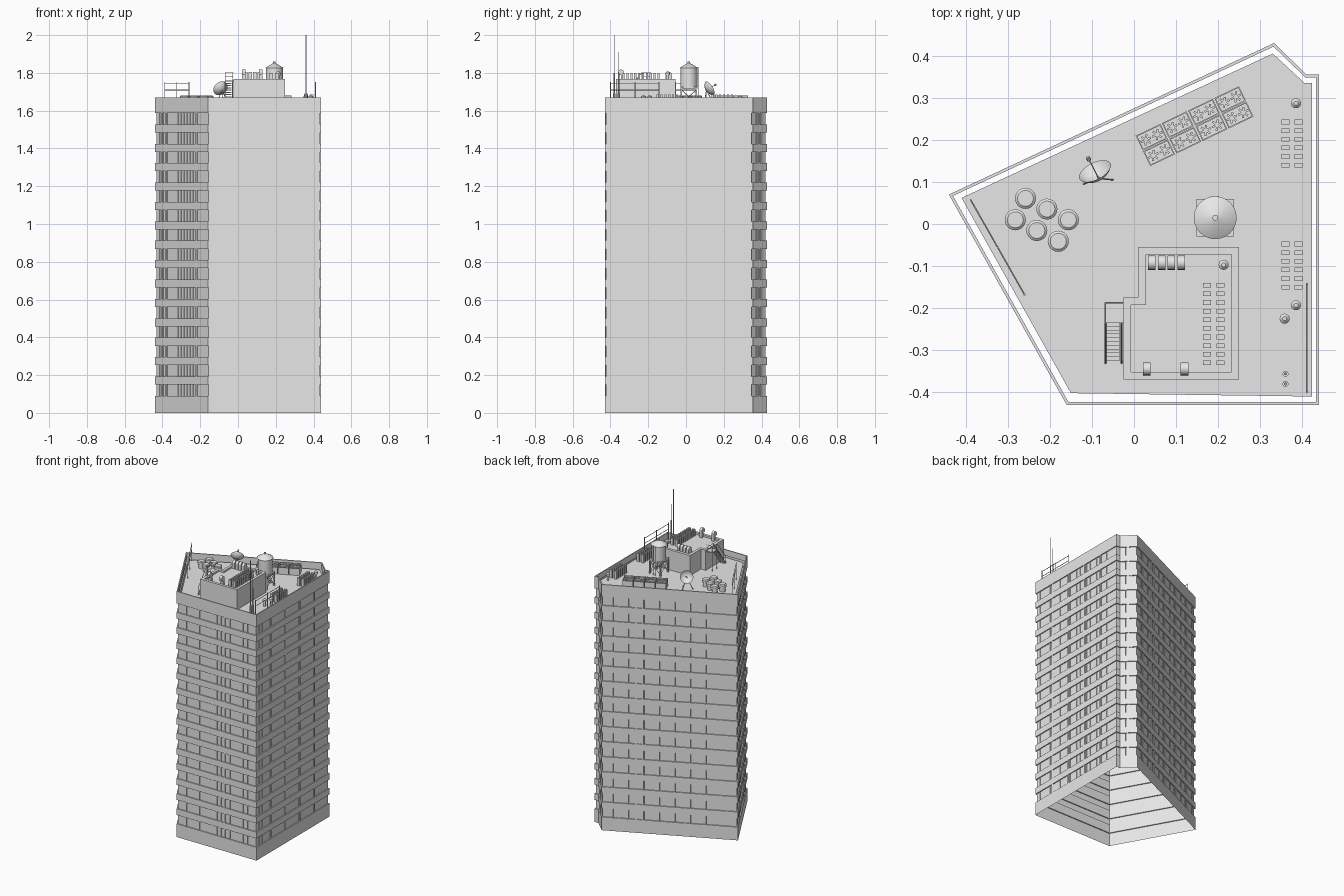
import bpy, bmesh, math
from mathutils import Vector, Matrix

if "Cube" in bpy.data.objects:
    bpy.data.objects.remove(bpy.data.objects["Cube"])

grey = bpy.data.materials.new("light_grey")
grey.use_nodes = True
grey.diffuse_color = (0.8, 0.8, 0.8, 1)
grey.node_tree.nodes["Principled BSDF"].inputs["Base Color"].default_value = (0.8, 0.8, 0.8, 1)

ROOF, TOP, BASE = 1.63, 1.67, 0.09
FLOORS = 15
STEP = (ROOF - BASE) / FLOORS
WINDOW = 0.06
INSET = 0.007


# Helpers
def finish(name, bm, smooth=False):
    mesh = bpy.data.meshes.new(name)
    bm.to_mesh(mesh)
    bm.free()
    mesh.materials.append(grey)
    ob = bpy.data.objects.new(name, mesh)
    bpy.context.collection.objects.link(ob)
    if smooth:
        bpy.ops.object.select_all(action='DESELECT')
        bpy.context.view_layer.objects.active = ob
        ob.select_set(True)
        bpy.ops.object.shade_smooth_by_angle(angle=math.radians(40))
    return ob


def box(bm, centre, size, angle=0.0):
    m = Matrix.Translation(centre) @ Matrix.Rotation(angle, 4, 'Z') @ Matrix.Diagonal((*size, 1))
    bmesh.ops.create_cube(bm, size=1, matrix=m)


def rod(bm, a, b, r, r2=None, seg=6):
    a, b = Vector(a), Vector(b)
    d = b - a
    m = Matrix.Translation((a + b) / 2) @ d.to_track_quat('Z', 'Y').to_matrix().to_4x4()
    bmesh.ops.create_cone(bm, cap_ends=True, segments=seg, radius1=r,
                          radius2=r if r2 is None else r2, depth=d.length, matrix=m)


def inset_outline(points, d):
    pts = [Vector(p) for p in points]
    out = []
    for i, p in enumerate(pts):
        a = (p - pts[i - 1]).normalized()
        b = (pts[(i + 1) % len(pts)] - p).normalized()
        na, nb = Vector((-a.y, a.x)), Vector((-b.y, b.x))
        out.append(p + (na + nb) * d / (1 + na.dot(nb)))
    return out


def loft(bm, points, levels, cap=False):
    rings = [[bm.verts.new((p.x, p.y, z)) for p in inset_outline(points, d)] for z, d in levels]
    n = len(points)
    for low, high in zip(rings, rings[1:]):
        for i in range(n):
            j = (i + 1) % n
            bm.faces.new((low[i], low[j], high[j], high[i]))
    if cap:
        bm.faces.new(rings[-1])


# Tower walls: an open shell with a recessed window strip on every floor
outline = [(-0.16, -0.43), (0.44, -0.43), (0.44, 0.355), (0.41, 0.355), (0.333, 0.43), (-0.44, 0.07)]
levels = [(0, 0)]
for f in range(FLOORS):
    z = BASE + f * STEP
    levels += [(z, 0), (z, INSET), (z + WINDOW, INSET), (z + WINDOW, 0)]
levels += [(TOP, 0), (TOP, INSET), (ROOF, INSET)]
bm = bmesh.new()
loft(bm, outline, levels)
finish("tower_walls", bm)

# Window piers and mullions, repeated up the floors
piers = [[0.55, 0.6], [0.2, 0.4, 0.6, 0.8], [], [0.5], [0.25, 0.3], [0.12, 0.2, 0.78]]
bm = bmesh.new()
corners = inset_outline(outline, INSET)
for i, a in enumerate(corners):
    b = corners[(i + 1) % len(corners)]
    d = b - a
    angle = math.atan2(d.y, d.x)
    out = Vector((d.y, -d.x)).normalized()
    zc = BASE + WINDOW / 2
    for t in piers[i]:
        p = a + d * t + out * INSET * 0.4
        box(bm, (p.x, p.y, zc), (0.012, INSET * 0.8, WINDOW), angle)
    n = int(d.length / 0.032)
    for k in range(1, n):
        p = a + d * k / n + out * 0.001
        box(bm, (p.x, p.y, zc), (0.004, 0.002, WINDOW), angle)
mullions = finish("window_mullions", bm)
rep = mullions.modifiers.new("floors", 'ARRAY')
rep.count = FLOORS
rep.use_relative_offset = False
rep.use_constant_offset = True
rep.constant_offset_displace = (0, 0, STEP)

# Roof deck
bm = bmesh.new()
deck = [(-0.15, -0.402), (0.423, -0.41), (0.423, 0.335), (0.405, 0.335), (0.33, 0.405), (-0.41, 0.062)]
loft(bm, deck, [(ROOF - 0.003, 0), (ROOF, 0)], cap=True)
finish("roof_deck", bm)

# Penthouse with a raised rim
PENT = 1.755
bm = bmesh.new()
plan = [(-0.025, -0.37), (0.25, -0.37), (0.25, -0.055), (0.01, -0.055), (0.01, -0.175), (-0.025, -0.175)]
loft(bm, plan, [(ROOF, 0), (PENT + 0.012, 0), (PENT + 0.012, 0.018), (PENT, 0.018)], cap=True)
finish("penthouse", bm)

# Outside stair with landing and handrails
bm = bmesh.new()
box(bm, (-0.047, -0.21, 1.757), (0.045, 0.05, 0.006))
for k in range(10):
    box(bm, (-0.05, -0.239 - k * 0.009, 1.745 - k * 0.012), (0.03, 0.01, 0.005))
for x in (-0.068, -0.03):
    rod(bm, (x, -0.235, 1.80), (x, -0.33, 1.68), 0.0018)
    rod(bm, (x, -0.235, 1.755), (x, -0.33, 1.635), 0.003)
    rod(bm, (x, -0.33, ROOF), (x, -0.33, 1.68), 0.0018)
for y in (-0.235, -0.187):
    rod(bm, (-0.068, y, ROOF), (-0.068, y, 1.80), 0.0018)
for z in (1.78, 1.80):
    rod(bm, (-0.068, -0.235, z), (-0.068, -0.187, z), 0.0018)
    rod(bm, (-0.068, -0.187, z), (-0.025, -0.187, z), 0.0018)
finish("stair", bm)

# Small vent boxes in paired rows
bm = bmesh.new()
for xs, y0, rows, step, z0, z1 in (((0.36, 0.391), 0.14, 6, 0.0205, ROOF, 1.685),
                                   ((0.36, 0.391), -0.15, 6, 0.0205, ROOF, 1.685),
                                   ((0.173, 0.205), -0.33, 10, 0.0205, PENT, 1.80)):
    for x in xs:
        for k in range(rows):
            box(bm, (x, y0 + k * step, (z0 + z1) / 2), (0.019, 0.011, z1 - z0))
finish("vent_boxes", bm)

# Rounded blowers and hooked ducts on the penthouse
bm = bmesh.new()
for k in range(4):
    x = 0.042 + k * 0.0235
    box(bm, (x, -0.092, 1.772), (0.018, 0.034, 0.034))
    rod(bm, (x - 0.009, -0.092, 1.789), (x + 0.009, -0.092, 1.789), 0.017, seg=16)
finish("blowers", bm, True)
bm = bmesh.new()
for x in (0.03, 0.12):
    box(bm, (x, -0.337, 1.78), (0.018, 0.016, 0.05))
    rod(bm, (x - 0.009, -0.344, 1.803), (x + 0.009, -0.344, 1.803), 0.015, seg=12)
    box(bm, (x, -0.355, 1.796), (0.018, 0.012, 0.016))
finish("hooked_ducts", bm, True)

# Domed vents
bm = bmesh.new()
for x, y, z in ((0.385, 0.287, ROOF), (0.385, -0.193, ROOF), (0.358, -0.225, ROOF), (0.213, -0.097, PENT)):
    rod(bm, (x, y, z), (x, y, z + 0.04), 0.007, seg=12)
    rod(bm, (x, y, z + 0.035), (x, y, z + 0.045), 0.012, seg=16)
    rod(bm, (x, y, z + 0.045), (x, y, z + 0.052), 0.012, 0.005, seg=16)
finish("dome_vents", bm, True)

# Round roof fans
bm = bmesh.new()
for k in range(6):
    col, row = k % 3, k // 3
    x = -0.258 + col * 0.051 - row * 0.024
    y = 0.061 - col * 0.0255 - row * 0.051
    rod(bm, (x, y, ROOF), (x, y, 1.66), 0.018, seg=16)
    rod(bm, (x, y, 1.66), (x, y, 1.676), 0.025, seg=20)
    rod(bm, (x, y, 1.676), (x, y, 1.681), 0.025, 0.019, seg=20)
finish("round_fans", bm, True)

# Cooling units with twin fans
bm = bmesh.new()
turn = math.radians(25.6)
grid = Matrix.Translation((0.144, 0.2325, 0)) @ Matrix.Rotation(turn, 4, 'Z')
for col in range(4):
    for row in (-1, 1):
        u, v = (col - 1.5) * 0.069, row * 0.0205
        box(bm, grid @ Vector((u, v, 1.652)), (0.065, 0.038, 0.038), turn)
        for side in (-1, 1):
            box(bm, grid @ Vector((u, v + side * 0.018, 1.675)), (0.065, 0.003, 0.01), turn)
            box(bm, grid @ Vector((u + side * 0.031, v, 1.675)), (0.003, 0.038, 0.01), turn)
            c = grid @ Vector((u + side * 0.015, v, 1.671))
            rod(bm, c, c + Vector((0, 0, 0.007)), 0.004, seg=8)
            for k in range(3):
                box(bm, c + Vector((0, 0, 0.004)), (0.026, 0.005, 0.002), turn + k * math.pi / 3)
finish("cooling_units", bm)

# Water tank on a braced stand
TX, TY = 0.193, 0.015
bm = bmesh.new()
rod(bm, (TX, TY, 1.725), (TX, TY, 1.825), 0.045, seg=24)
rod(bm, (TX, TY, 1.825), (TX, TY, 1.852), 0.051, 0.006, seg=24)
rod(bm, (TX, TY, 1.85), (TX, TY, 1.86), 0.007, seg=10)
finish("water_tank", bm, True)
bm = bmesh.new()
box(bm, (TX, TY, 1.72), (0.09, 0.09, 0.01))
feet = [(TX + sx * 0.04, TY + sy * 0.04) for sx, sy in ((-1, -1), (1, -1), (1, 1), (-1, 1))]
for k, p in enumerate(feet):
    q = feet[(k + 1) % 4]
    box(bm, (*p, 1.675), (0.008, 0.008, 0.09))
    rod(bm, (*p, 1.64), (*q, 1.71), 0.002)
    rod(bm, (*q, 1.64), (*p, 1.71), 0.002)
for x in (-0.008, 0.008):
    rod(bm, (TX + x, TY + 0.05, ROOF), (TX + x, TY + 0.05, 1.83), 0.0015)
finish("tank_stand", bm)

# Satellite dish
bm = bmesh.new()
bmesh.ops.create_uvsphere(bm, u_segments=24, v_segments=16, radius=0.05)
bmesh.ops.delete(bm, geom=[v for v in bm.verts if v.co.z > -0.025], context='VERTS')
aim = Vector((-0.4, 0.78, 0.48)).normalized()
hub = Vector((-0.09, 0.12, 1.715))
turn_m = aim.to_track_quat('Z', 'Y').to_matrix().to_4x4()
bmesh.ops.transform(bm, matrix=Matrix.Translation(hub + aim * 0.035) @ turn_m, verts=bm.verts)
finish("dish_bowl", bm, True)
bm = bmesh.new()
back = hub - aim * 0.015
rod(bm, back, hub + aim * 0.045, 0.0015)
rod(bm, hub + aim * 0.04, hub + aim * 0.05, 0.005, seg=8)
for x, y in ((-0.12, 0.095), (-0.05, 0.105), (-0.075, 0.15)):
    rod(bm, back, (x, y, ROOF), 0.002)
finish("dish_stand", bm)

# Guard rails
bm = bmesh.new()
for a, b in (((-0.388, 0.057), (-0.26, -0.168)), ((0.411, -0.4), (0.411, -0.142))):
    a, b = Vector((*a, 0)), Vector((*b, 0))
    for t in (0, 0.5, 1):
        p = a.lerp(b, t)
        rod(bm, (p.x, p.y, ROOF), (p.x, p.y, 1.752), 0.0025)
    for z in (1.71, 1.745):
        rod(bm, (a.x, a.y, z), (b.x, b.y, z), 0.002)
finish("guard_rails", bm)

# Antenna masts
bm = bmesh.new()
for y, top in ((-0.38, 2.0), (-0.356, 1.91)):
    rod(bm, (0.36, y, ROOF), (0.36, y, 1.69), 0.007, seg=10)
    rod(bm, (0.36, y, 1.69), (0.36, y, 1.8), 0.0035, seg=8)
    rod(bm, (0.36, y, 1.8), (0.36, y, top), 0.0022, seg=8)
finish("antenna_masts", bm)
